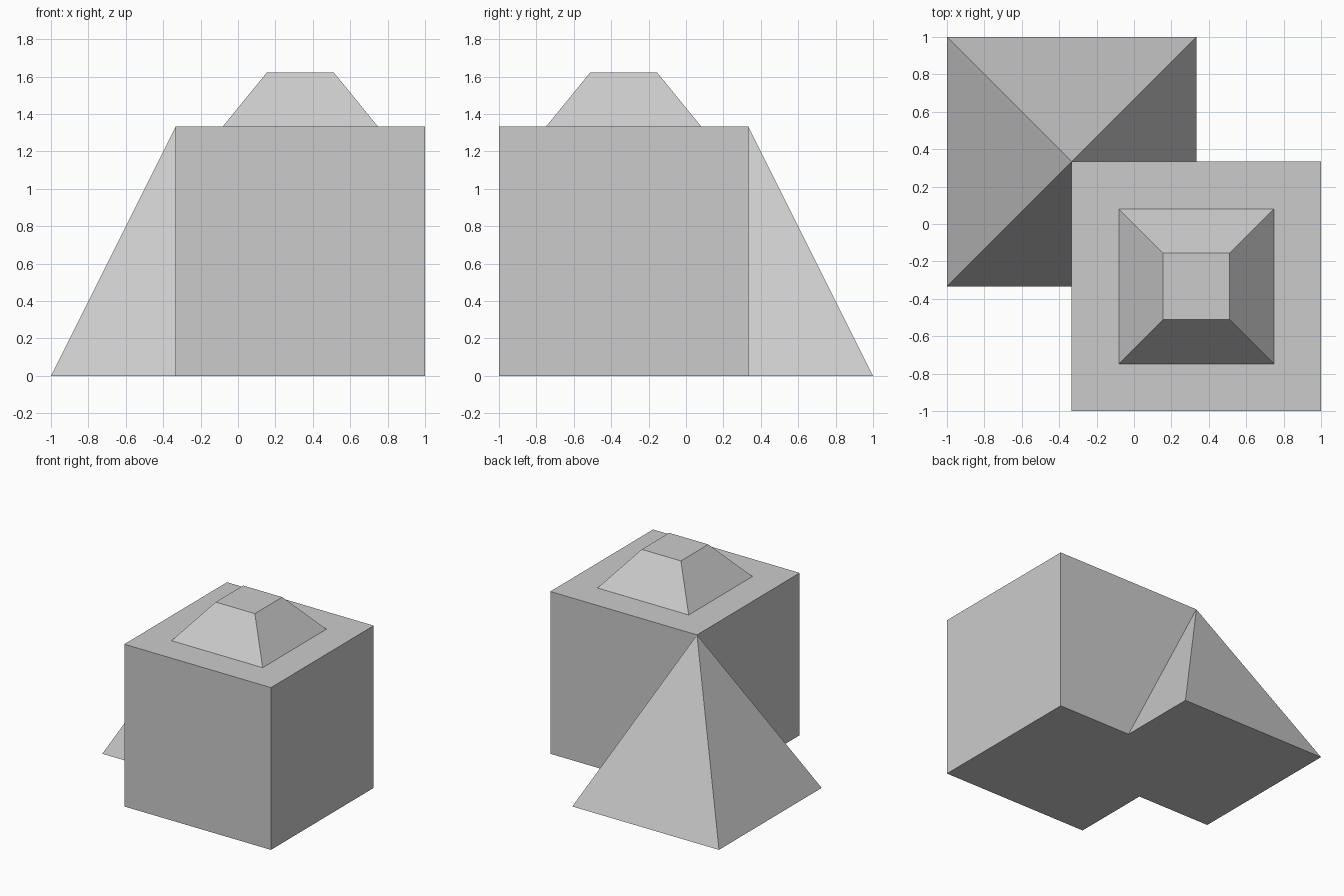
import bpy, bmesh
from mathutils import Matrix, Vector

if "Cube" in bpy.data.objects:
    bpy.data.objects.remove(bpy.data.objects["Cube"])

T = 1 / 3
HALF, HEIGHT = 2 * T, 4 * T


def add_object(name, bm):
    bmesh.ops.recalc_face_normals(bm, faces=bm.faces)
    mesh = bpy.data.meshes.new(name)
    bm.to_mesh(mesh)
    bm.free()
    obj = bpy.data.objects.new(name, mesh)
    bpy.context.collection.objects.link(obj)
    return obj


# Block with a tapered cap raised from an inset in its top face
bm = bmesh.new()
bmesh.ops.create_cube(bm, size=HEIGHT, matrix=Matrix.Translation((T, -T, HALF)))
top = max(bm.faces, key=lambda f: f.calc_center_median().z)
bmesh.ops.inset_region(bm, faces=[top], thickness=HALF - 0.31)
cap = bmesh.ops.extrude_discrete_faces(bm, faces=[top])["faces"][0]
center = Vector((T, -T, HEIGHT))
bmesh.ops.scale(bm, verts=cap.verts, vec=(0.133 / 0.31, 0.133 / 0.31, 1),
                space=Matrix.Translation(-center))
bmesh.ops.translate(bm, verts=cap.verts, vec=(0, 0, 0.29))
add_object("block_with_cap", bm)

# Square pyramid whose tip meets the back left corner of the block
bm = bmesh.new()
bmesh.ops.create_cube(bm, size=HEIGHT, matrix=Matrix.Translation((-T, T, HALF)))
tip = [v for v in bm.verts if v.co.z > HALF]
bmesh.ops.pointmerge(bm, verts=tip, merge_co=(-T, T, HEIGHT))
add_object("pyramid", bm)
